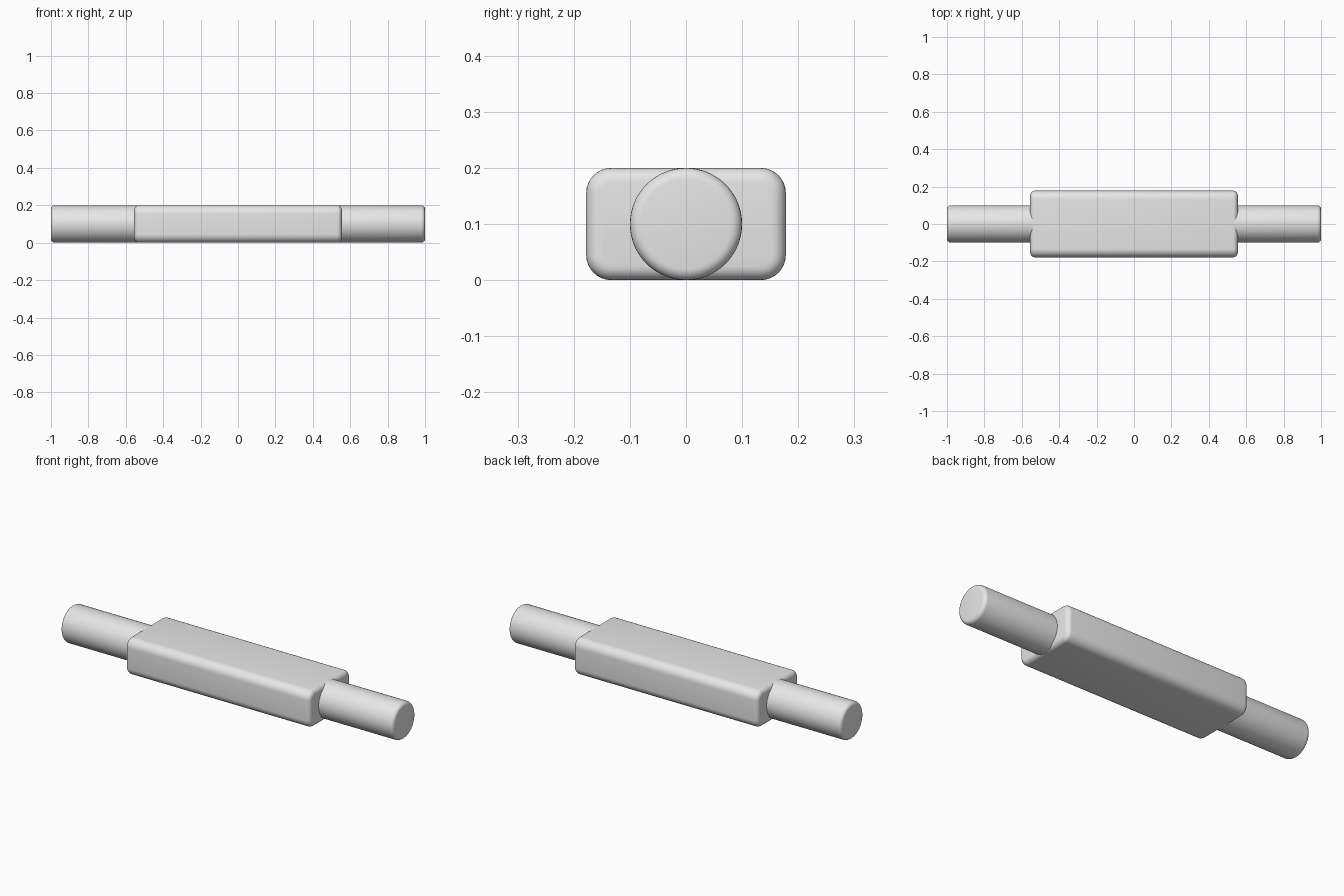
import bpy
import bmesh
from math import radians
from mathutils import Matrix

if "Cube" in bpy.data.objects:
    bpy.data.objects.remove(bpy.data.objects["Cube"], do_unlink=True)

HALF_LENGTH, BODY_END = 1.0, 0.555
RADIUS = 0.1

grey = bpy.data.materials.new("plain grey")
grey.use_nodes = True
grey.diffuse_color = (0.8, 0.8, 0.8, 1)
grey.node_tree.nodes["Principled BSDF"].inputs["Base Color"].default_value = grey.diffuse_color


def along_x(edge):
    d = edge.verts[1].co - edge.verts[0].co
    return abs(d.x) > 0.9 * d.length


def round_edges(bm, edges, width, segments):
    bmesh.ops.bevel(bm, geom=edges, offset=width, segments=segments,
                    profile=0.5, affect='EDGES', clamp_overlap=True)


def finish(bm, name):
    bmesh.ops.recalc_face_normals(bm, faces=bm.faces[:])
    mesh = bpy.data.meshes.new(name)
    bm.to_mesh(mesh)
    bm.free()
    mesh.materials.append(grey)
    obj = bpy.data.objects.new(name, mesh)
    bpy.context.collection.objects.link(obj)
    bpy.ops.object.select_all(action='DESELECT')
    obj.select_set(True)
    bpy.context.view_layer.objects.active = obj
    bpy.ops.object.shade_smooth_by_angle(angle=radians(35))


# Rounded rectangular body: long edges first, then the rims of both ends
bm = bmesh.new()
size = Matrix.Diagonal((2 * BODY_END, 0.356, 2 * RADIUS, 1))
bmesh.ops.create_cube(bm, size=1, matrix=Matrix.Translation((0, 0, RADIUS)) @ size)
round_edges(bm, [e for e in bm.edges if along_x(e)], 0.045, 8)
round_edges(bm, [e for e in bm.edges if not along_x(e)], 0.025, 5)
finish(bm, "body")

# Round end rods with a softened outer rim
for side, name in ((1, "left_rod"), (-1, "right_rod")):
    inner = 0.5
    bm = bmesh.new()
    place = Matrix.Translation((side * (inner + HALF_LENGTH) / 2, 0, RADIUS))
    bmesh.ops.create_cone(bm, cap_ends=True, segments=64, radius1=RADIUS, radius2=RADIUS,
                          depth=HALF_LENGTH - inner,
                          matrix=place @ Matrix.Rotation(radians(90), 4, 'Y'))
    rim = [e for e in bm.edges if all(v.co.x * side > 0.99 for v in e.verts)]
    round_edges(bm, rim, 0.02, 5)
    finish(bm, name)
